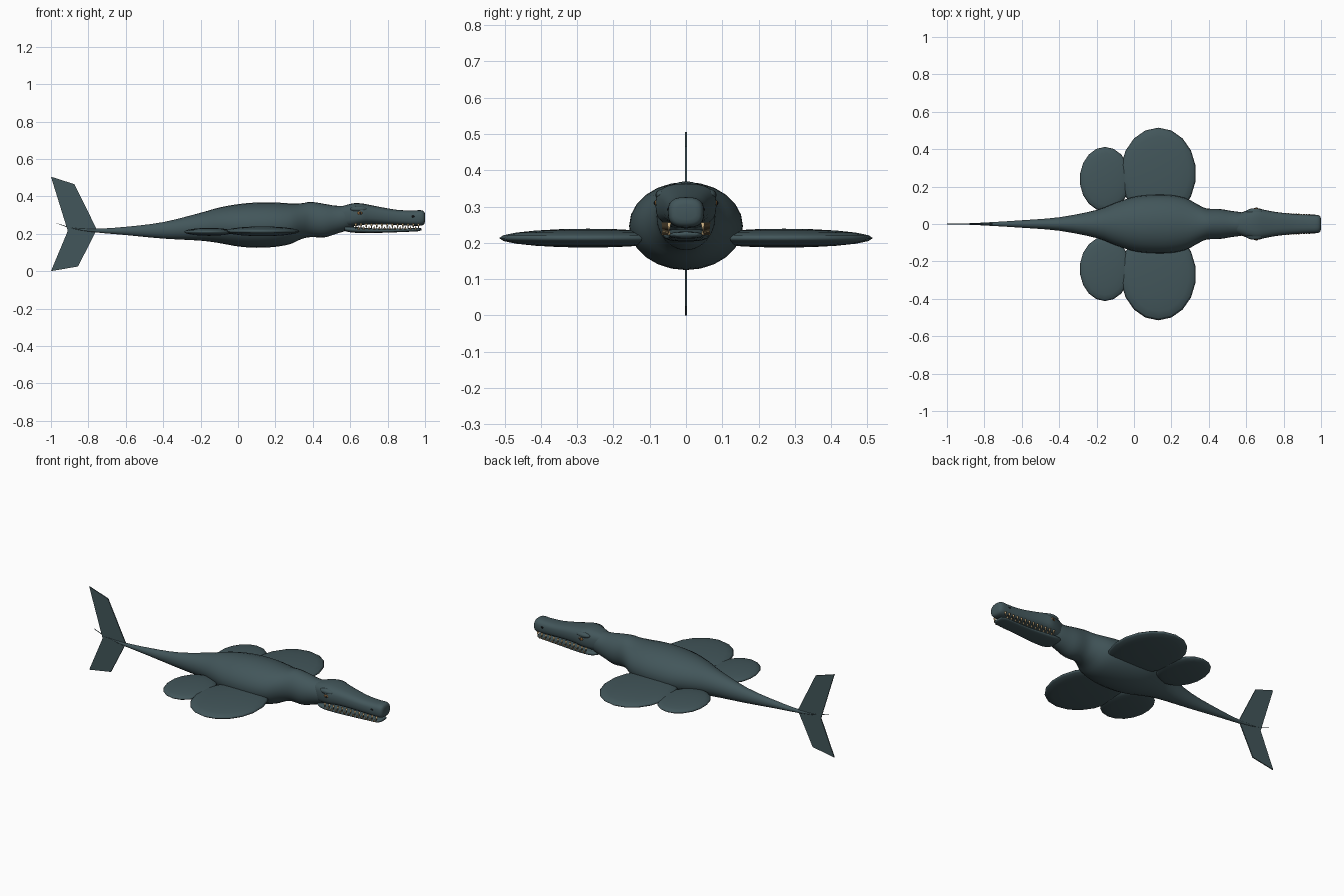
import bpy, bmesh, math
from mathutils import Vector

if "Cube" in bpy.data.objects:
    bpy.data.objects.remove(bpy.data.objects["Cube"], do_unlink=True)


def material(name, colour):
    mat = bpy.data.materials.new(name)
    mat.use_nodes = True
    mat.diffuse_color = (*colour, 1)
    mat.node_tree.nodes["Principled BSDF"].inputs["Base Color"].default_value = (*colour, 1)
    return mat


skin = material("slate teal skin", (.055, .093, .103))
ivory = material("ivory teeth", (.6, .43, .22))
amber = material("amber eye", (.22, .1, .03))
dark = material("dark pupil", (.01, .012, .014))


def finish(bm, name, mat, smooth=True):
    bmesh.ops.recalc_face_normals(bm, faces=bm.faces)
    mesh = bpy.data.meshes.new(name)
    bm.to_mesh(mesh)
    bm.free()
    mesh.materials.append(mat)
    for poly in mesh.polygons:
        poly.use_smooth = smooth
    obj = bpy.data.objects.new(name, mesh)
    bpy.context.collection.objects.link(obj)
    return obj


def spline(stations, steps):
    """Catmull-Rom interpolation through the stations."""
    rows = [Vector(s) for s in stations]
    out = []
    for i in range(len(rows) - 1):
        a, b = rows[max(i - 1, 0)], rows[i]
        c, d = rows[i + 1], rows[min(i + 2, len(rows) - 1)]
        for k in range(steps):
            t = k / steps
            out.append(b + (c - a) * (t / 2) + (a * 2 - b * 5 + c * 4 - d) * (t * t / 2)
                       + (b * 3 - a - c * 3 + d) * (t ** 3 / 2))
    return out + [rows[-1]]


def loft(name, stations, power=2, sides=24, steps=3):
    """Skin rounded cross-sections given as (x, bottom, top, half width)."""
    bm = bmesh.new()
    rings = []
    for x, low, high, half in spline(stations, steps):
        ring = []
        for i in range(sides):
            a = math.tau * i / sides
            c, s = math.cos(a), math.sin(a)
            y = math.copysign(abs(c) ** (2 / power), c) * max(half, .001)
            z = math.copysign(abs(s) ** (2 / power), s) * max(high - low, .002) / 2
            ring.append(bm.verts.new((x, y, (low + high) / 2 + z)))
        rings.append(ring)
    for r, q in zip(rings, rings[1:]):
        for i in range(sides):
            j = (i + 1) % sides
            bm.faces.new((r[i], r[j], q[j], q[i]))
    bm.faces.new(rings[0])
    bm.faces.new(rings[-1])
    return finish(bm, name, skin)


def ellipsoid(name, centre, radii, mat, segments=16, rings=10):
    bm = bmesh.new()
    bmesh.ops.create_uvsphere(bm, u_segments=segments, v_segments=rings, radius=1)
    bmesh.ops.scale(bm, vec=radii, verts=bm.verts)
    bmesh.ops.translate(bm, vec=centre, verts=bm.verts)
    return finish(bm, name, mat)


# Body from tail tip to neck
loft("body", [
    (-.97, .255, .257, .002), (-.88, .225, .232, .004), (-.76, .207, .227, .01),
    (-.6, .193, .237, .02), (-.4, .174, .262, .036), (-.2, .163, .312, .075),
    (-.1, .15, .34, .113), (0, .132, .358, .145), (.1, .125, .367, .156),
    (.2, .13, .367, .154), (.28, .145, .362, .137), (.34, .172, .363, .105),
    (.39, .182, .37, .083), (.46, .18, .36, .08), (.52, .198, .35, .07),
    (.58, .217, .348, .062), (.62, .235, .335, .05)])

# Upper head and long squared snout
loft("upper_head", [
    (.53, .24, .34, .045), (.58, .238, .354, .064), (.62, .24, .363, .077),
    (.66, .246, .362, .084), (.7, .25, .355, .075), (.76, .25, .343, .064),
    (.85, .247, .328, .054), (.93, .243, .324, .05), (.975, .243, .326, .049),
    (.994, .25, .319, .042), (1, .265, .305, .028)], power=2.8)

# Thin lower jaw
loft("lower_jaw", [
    (.57, .215, .24, .05), (.61, .206, .238, .062), (.7, .204, .23, .058),
    (.8, .206, .227, .05), (.9, .21, .229, .046), (.96, .213, .231, .044),
    (.98, .218, .229, .03)], power=2.6)

# Vertical tail fluke
outline = [(-1, .505), (-.875, .465), (-.755, .223), (-.855, .025), (-1, 0), (-.91, .215)]
bm = bmesh.new()
top = [bm.verts.new((x, -.003, z)) for x, z in outline]
back = [bm.verts.new((x, .003, z)) for x, z in outline]
for side in (top, back):
    bm.faces.new([side[i] for i in (0, 1, 2, 5)])
    bm.faces.new([side[i] for i in (5, 2, 3, 4)])
for i in range(len(outline)):
    j = (i + 1) % len(outline)
    bm.faces.new((top[i], top[j], back[j], back[i]))
finish(bm, "tail_fluke", skin, smooth=False)


def tooth_row(name, side, count, start, end, base, length):
    """Row of small cones following the taper of the snout."""
    bm = bmesh.new()
    for i in range(count):
        t = i / (count - 1)
        x = start + (end - start) * t
        y = side * (.062 - .016 * t)
        ring = [bm.verts.new((x + .007 * math.cos(a), y + .006 * math.sin(a), base))
                for a in (math.tau * k / 6 for k in range(6))]
        tip = bm.verts.new((x, y + side * .002, base + length))
        for k in range(6):
            bm.faces.new((ring[k], ring[(k + 1) % 6], tip))
        bm.faces.new(ring)
    finish(bm, name, ivory)


# Paired parts
for label, side in (("left", 1), ("right", -1)):
    ellipsoid(label + "_front_flipper", (.13, side * .27, .213), (.202, .245, .026), skin, 18)
    ellipsoid(label + "_rear_flipper", (-.155, side * .24, .21), (.135, .172, .021), skin, 18)
    ellipsoid(label + "_brow", (.645, side * .066, .332), (.045, .018, .016), skin)
    ellipsoid(label + "_eye", (.652, side * .079, .31), (.015, .008, .01), amber)
    ellipsoid(label + "_pupil", (.654, side * .085, .31), (.006, .004, .006), dark)
    ellipsoid(label + "_nostril", (.935, side * .048, .292), (.009, .004, .005), dark)
    tooth_row(label + "_upper_teeth", side, 13, .63, .965, .256, -.032)
    tooth_row(label + "_lower_teeth", side, 12, .645, .95, .222, .02)
